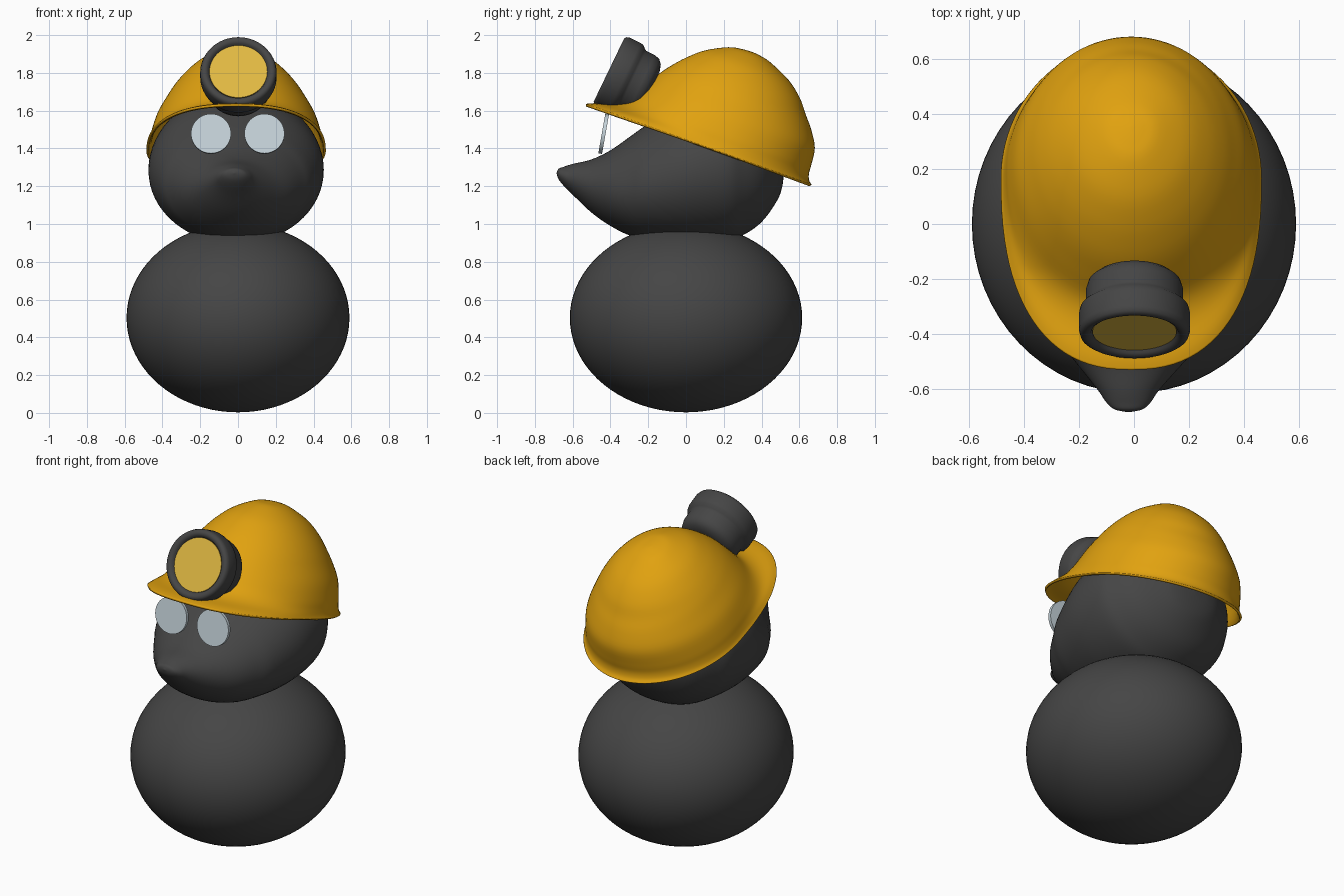
import bpy, bmesh, math
from mathutils import Vector, Matrix

if "Cube" in bpy.data.objects:
    bpy.data.objects.remove(bpy.data.objects["Cube"])


def material(name, rgb):
    m = bpy.data.materials.new(name)
    m.diffuse_color = (*rgb, 1)
    m.use_nodes = True
    m.node_tree.nodes["Principled BSDF"].inputs["Base Color"].default_value = m.diffuse_color
    return m


DARK = material("charcoal", (0.06, 0.06, 0.06))
YELLOW = material("helmet yellow", (0.75, 0.36, 0.005))
LENS = material("lamp yellow", (0.75, 0.48, 0.055))
GLASS = material("pale glass", (0.56, 0.65, 0.70))


def spline(rows, steps):
    """Catmull-Rom interpolation through rows of numbers."""
    rows = [rows[0]] + rows + [rows[-1]]
    out = []
    for i in range(1, len(rows) - 2):
        for s in range(steps):
            t = s / steps
            out.append([0.5 * (2 * b + (c - a) * t + (2 * a - 5 * b + 4 * c - d) * t * t
                               + (3 * b - a - 3 * c + d) * t ** 3)
                        for a, b, c, d in zip(*rows[i - 1:i + 3])])
    return out + [rows[-1]]


def loft(name, sections, ring, mat, n=64, cap_start=True, cap_end=True, matrix=None, angle=60):
    """Skin rings; ring(section, angle) returns a point."""
    bm = bmesh.new()
    rings = [[bm.verts.new(ring(s, 2 * math.pi * k / n)) for k in range(n)] for s in sections]
    for a, b in zip(rings, rings[1:]):
        for k in range(n):
            j = (k + 1) % n
            bm.faces.new((a[k], a[j], b[j], b[k]))
    if cap_start:
        bm.faces.new(rings[0])
    if cap_end:
        bm.faces.new(rings[-1])
    bmesh.ops.recalc_face_normals(bm, faces=bm.faces)
    me = bpy.data.meshes.new(name)
    bm.to_mesh(me)
    bm.free()
    me.materials.append(mat)
    ob = bpy.data.objects.new(name, me)
    bpy.context.collection.objects.link(ob)
    if matrix:
        ob.matrix_world = matrix
    bpy.ops.object.select_all(action='DESELECT')
    ob.select_set(True)
    bpy.context.view_layer.objects.active = ob
    bpy.ops.object.shade_smooth_by_angle(angle=math.radians(angle))
    return ob


def lathe_ring(s, a):
    return Vector((s[0] * math.cos(a), s[0] * math.sin(a), s[1]))


# Body: egg-shaped ball
arc = [(max(1e-4, math.sin(math.pi * i / 40)), -math.cos(math.pi * i / 40)) for i in range(41)]
loft("body", arc, lathe_ring, DARK,
     matrix=Matrix.Translation((0, 0, 0.503)) @ Matrix.Diagonal((0.59, 0.615, 0.5, 1)))

# Head with snout: y, half width, top, bottom, x shift
head = [[-0.685, 0.002, 1.272, 1.268, -0.02], [-0.675, 0.05, 1.292, 1.238, -0.02],
        [-0.65, 0.08, 1.302, 1.205, -0.02], [-0.60, 0.115, 1.318, 1.155, -0.02],
        [-0.50, 0.20, 1.342, 1.06, -0.015], [-0.40, 0.285, 1.39, 0.99, -0.01],
        [-0.30, 0.35, 1.46, 0.94, -0.01], [-0.20, 0.405, 1.53, 0.915, -0.01],
        [0, 0.46, 1.65, 0.895, -0.01], [0.20, 0.455, 1.70, 0.905, -0.01],
        [0.30, 0.41, 1.67, 0.94, -0.01], [0.40, 0.33, 1.59, 1.01, -0.01],
        [0.48, 0.20, 1.47, 1.12, -0.01], [0.51, 0.11, 1.39, 1.2, -0.01],
        [0.52, 0.002, 1.302, 1.298, -0.01]]
loft("head", spline(head, 5),
     lambda s, a: Vector((s[4] + s[1] * math.cos(a), s[0],
                          (s[2] + s[3]) / 2 + (s[2] - s[3]) / 2 * math.sin(a))), DARK)

# Helmet: height, front, back, half width, squareness of the front
helmet = [[0.0, -0.67, 0.60, 0.475, 2.4], [0.018, -0.63, 0.58, 0.466, 2.35],
          [0.05, -0.53, 0.567, 0.458, 2.2], [0.10, -0.46, 0.563, 0.448, 2.1],
          [0.19, -0.41, 0.55, 0.42, 2], [0.274, -0.363, 0.50, 0.375, 2],
          [0.34, -0.315, 0.445, 0.335, 2], [0.41, -0.252, 0.388, 0.28, 2],
          [0.48, -0.17, 0.30, 0.205, 2], [0.537, -0.06, 0.175, 0.105, 2],
          [0.552, 0.01, 0.11, 0.045, 2], [0.556, 0.067, 0.073, 0.002, 2]]


def helmet_ring(s, a):
    h, front, back, w, e = s
    c, sn, mid = math.cos(a), math.sin(a), 0.07
    if c >= 0:
        return Vector((w * sn, mid + (back - mid) * c, h))
    p = 2 / e
    return Vector((w * math.copysign(abs(sn) ** p, sn), mid - (mid - front) * abs(c) ** p, h))


hat = loft("helmet", spline(helmet, 4), helmet_ring, YELLOW, n=96, cap_start=False,
           matrix=Matrix.Translation((-0.01, 0.1, 1.41)) @ Matrix.Rotation(math.radians(-19.7), 4, 'X'))
shell = hat.modifiers.new("shell", 'SOLIDIFY')
shell.thickness = 0.014
shell.offset = -1

# Headlamp, local z points forward and up
aim = Vector((0, -0.9, 0.434)).to_track_quat('Z', 'Y').to_matrix().to_4x4()
lamp_at = Matrix.Translation((0.002, -0.408, 1.815)) @ aim
lamp = [(0.001, -0.245), (0.11, -0.245), (0.145, -0.235), (0.168, -0.215), (0.177, -0.185),
        (0.177, -0.135), (0.184, -0.122), (0.198, -0.108), (0.202, -0.09), (0.202, -0.025),
        (0.197, -0.008), (0.186, 0.0), (0.172, 0.0), (0.16, -0.008), (0.152, -0.025), (0.001, -0.025)]
loft("lamp_housing", lamp, lathe_ring, DARK, matrix=lamp_at, angle=50)
loft("lamp_lens", [(0.153, -0.024), (0.153, -0.017)], lathe_ring, LENS, matrix=lamp_at, angle=30)

# Round spectacle lenses resting on the snout
for side, x in (("left", 0.14), ("right", -0.143)):
    loft("eye_lens_" + side, [(0.106, -0.01), (0.106, 0.01)], lathe_ring, GLASS, n=48, angle=30,
         matrix=Matrix.Translation((x, -0.436, 1.477)) @ Matrix.Rotation(math.radians(80), 4, 'X'))
